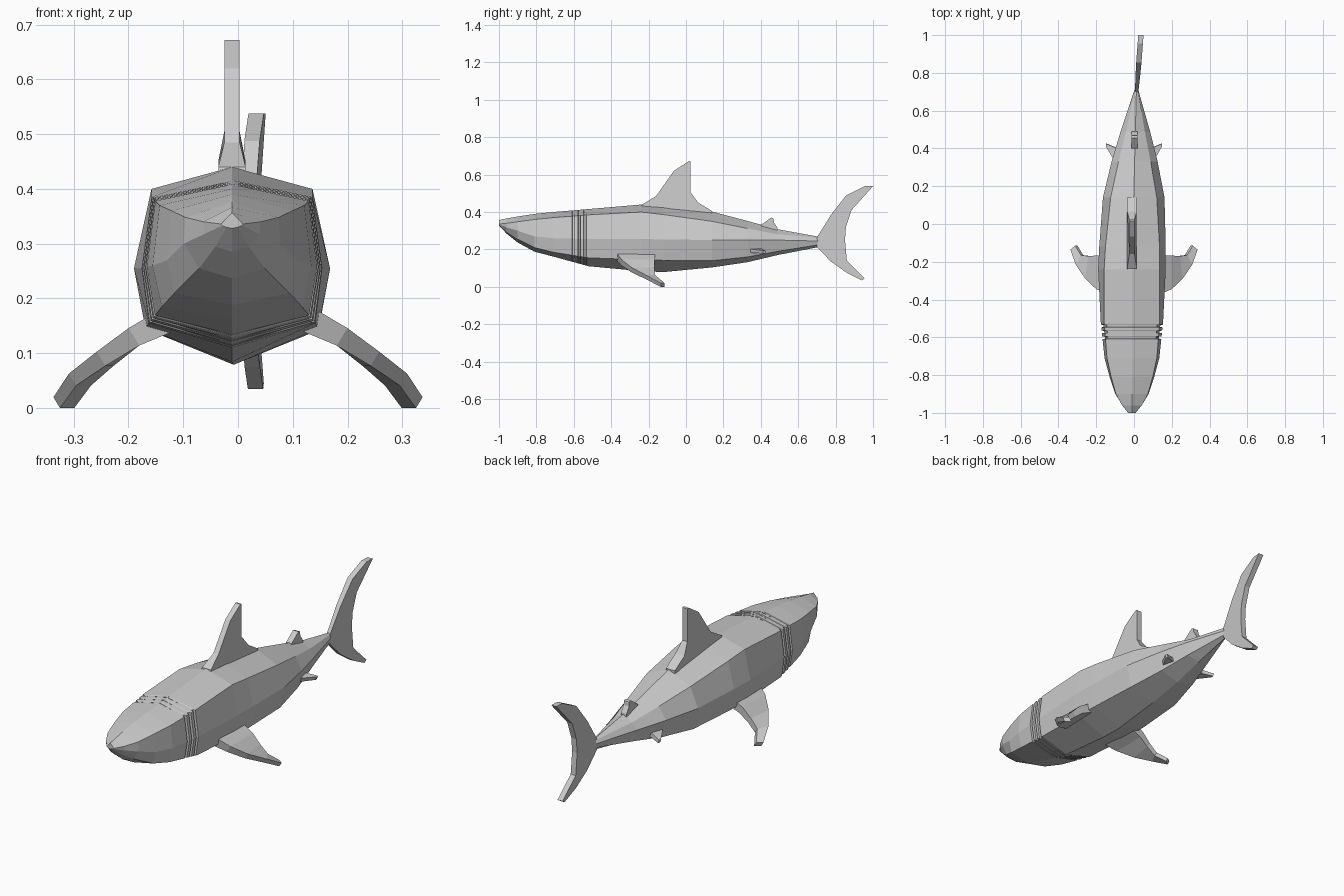
import bpy, bmesh
from mathutils import Vector


def finish(name, bm):
    bmesh.ops.recalc_face_normals(bm, faces=bm.faces)
    me = bpy.data.meshes.new(name)
    bm.to_mesh(me)
    bm.free()
    ob = bpy.data.objects.new(name, me)
    bpy.context.collection.objects.link(ob)
    return ob


def loft(name, rings):
    """Skin a list of equal-length closed rings and cap both ends."""
    bm = bmesh.new()
    vs = [[bm.verts.new(p) for p in r] for r in rings]
    n = len(rings[0])
    for a, b in zip(vs, vs[1:]):
        for i in range(n):
            j = (i + 1) % n
            bm.faces.new((a[i], a[j], b[j], b[i]))
    bm.faces.new(vs[0])
    bm.faces.new(vs[-1])
    return finish(name, bm)


def plate(name, profile, half, centre):
    """Side-view (y, z) outline given thickness in x; half and centre are functions."""
    return loft(name, [[(centre(y) + s * half(y, z), y, z) for y, z in profile]
                       for s in (-1, 1)])


def spine(y):
    """The body bends slightly towards +x at the tail."""
    return -0.011 + max(0, y + 0.24) * 0.025


# Body: y, top z, upper (x, z), middle (x, z), lower (x, z), bottom z
rows = [
    (-1.00, .357, .020, .336, .018, .333, .010, .330, .328),
    (-0.96, .366, .052, .340, .050, .318, .030, .295, .285),
    (-0.90, .376, .085, .348, .088, .300, .060, .255, .237),
    (-0.81, .390, .110, .360, .118, .270, .105, .210, .188),
    (-0.71, .400, .132, .370, .145, .260, .128, .185, .162),
    (-0.52, .416, .147, .385, .165, .255, .152, .155, .110),
    (-0.24, .440, .147, .400, .179, .255, .158, .145, .084),
    (-0.12, .430, .143, .386, .176, .254, .155, .142, .079),
    (0.14, .402, .122, .350, .163, .250, .138, .140, .104),
    (0.33, .352, .085, .312, .122, .250, .100, .160, .132),
    (0.49, .308, .050, .281, .078, .250, .062, .190, .170),
    (0.71, .268, .008, .262, .010, .245, .008, .225, .213),
]

# Gill slits: three narrow grooves inserted between two body rows
a, b = Vector(rows[4]), Vector(rows[5])
gills = []
for g in (-0.602, -0.571, -0.540):
    for dy, inset in ((-.007, 0), (-.005, .013), (.005, .013), (.007, 0)):
        r = a.lerp(b, (g + dy - a[0]) / (b[0] - a[0]))
        for k in (2, 4, 6):
            r[k] -= inset
        gills.append(tuple(r))
rows[5:5] = gills


def body_ring(r):
    y, top, ux, uz, mx, mz, lx, lz, bot = r
    c = spine(y)
    return [(c + x, y, z) for x, z in (
        (0, top), (ux, uz), (mx, mz), (lx, lz), (0, bot),
        (-lx, lz), (-mx, mz), (-ux, uz))]


loft("body", [body_ring(r) for r in rows])

# Upright fins
plate("dorsal_fin",
      [(-.24, .425), (-.235, .44), (-.16, .485), (-.065, .62), (.015, .672), (.025, .67),
       (.025, .505), (.065, .45), (.14, .405), (.14, .39)],
      lambda y, z: .014 if z > .47 else .025, lambda y: -.011)
plate("rear_dorsal_fin",
      [(.40, .31), (.40, .33), (.455, .37), (.468, .366), (.47, .345), (.49, .315), (.49, .295)],
      lambda y, z: .015, lambda y: .003)
plate("tail_fin",
      [(.70, .265), (.775, .385), (.855, .488), (.955, .538), (1.0, .538), (.885, .41),
       (.855, .32), (.85, .25), (.86, .14), (.955, .045), (.94, .035), (.86, .075),
       (.775, .135), (.70, .213)],
      lambda y, z: min(.014, .009 + (y - .7) * .04), lambda y: .014 + (y - .7) * .075)


# Paired fins: sections outward from the body, x, z, front y, rear x, rear y, half thickness
def paired_fin(name, sections, tilt):
    for side, s in (("right", 1), ("left", -1)):
        rings = []
        for x, z, y0, x1, y1, t in sections:
            dx, dz = t * tilt, t
            rings.append([(s * (x - dx), y0, z - dz), (s * (x + dx), y0, z + dz),
                          (s * (x1 + dx), y1, z + dz), (s * (x1 - dx), y1, z - dz)])
        loft(f"{side}_{name}", rings)


paired_fin("pectoral_fin", [
    (.13, .160, -.370, .13, -.165, .020),
    (.19, .130, -.345, .19, -.167, .016),
    (.25, .090, -.290, .235, -.170, .013),
    (.302, .052, -.215, .275, -.165, .011),
    (.331, .010, -.135, .305, -.115, .010)], .6)
paired_fin("pelvic_fin", [
    (.06, .200, .300, .06, .400, .012),
    (.108, .193, .345, .098, .405, .010),
    (.147, .186, .412, .145, .425, .008)], .3)
